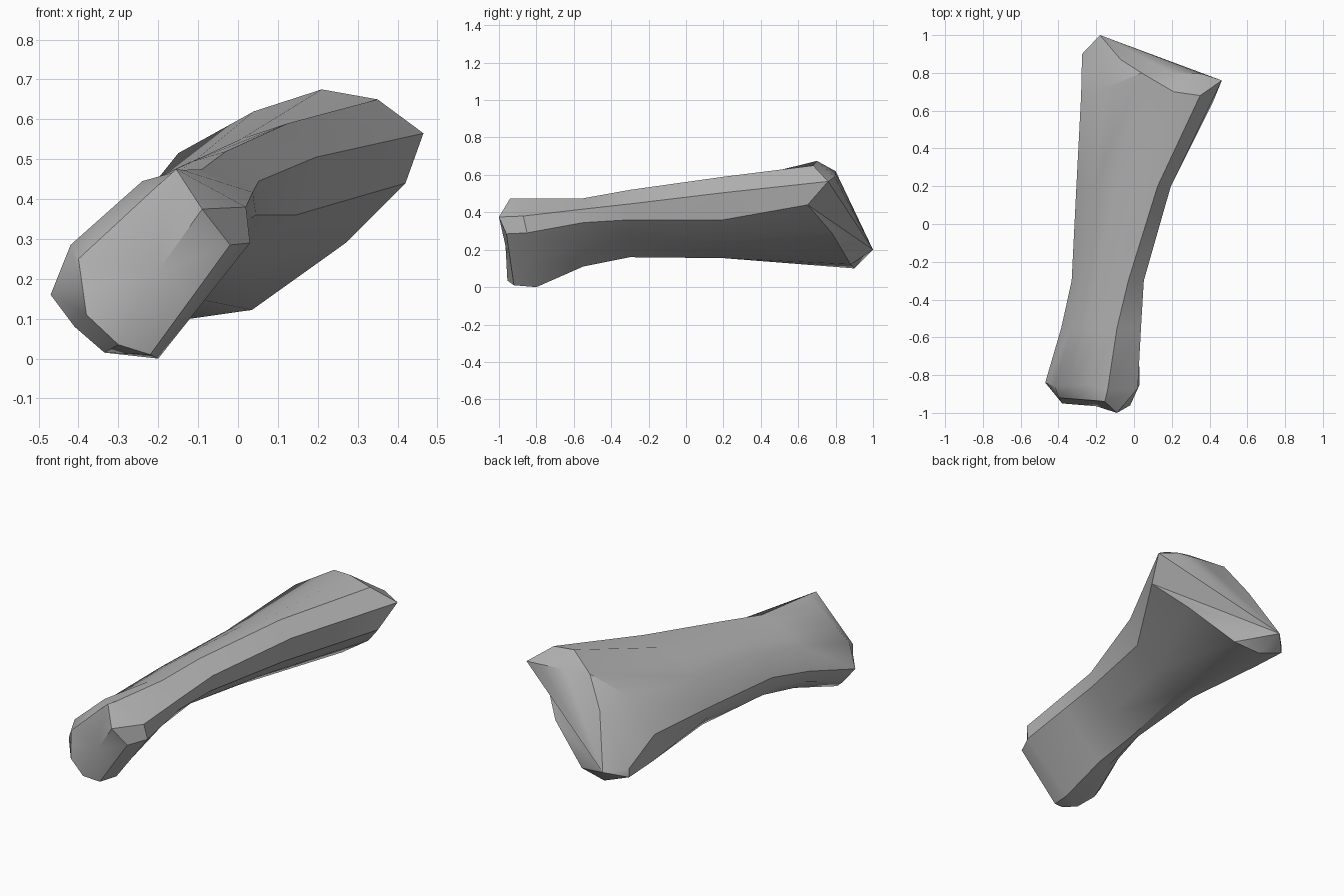
import bpy
import bmesh
import math
from mathutils import Vector

default_cube = bpy.data.objects.get("Cube")
if default_cube:
    bpy.data.objects.remove(default_cube, do_unlink=True)

# One grey surface colour
stone_grey = bpy.data.materials.new("stone_grey")
stone_grey.use_nodes = True
grey = (.45, .45, .45, 1)
stone_grey.diffuse_color = grey
stone_grey.node_tree.nodes["Principled BSDF"].inputs["Base Color"].default_value = grey


def fill_gaps(ring, bulge):
    """Replace each run of None by points on a slightly swollen chord."""
    filled = list(ring)
    for index, point in enumerate(ring):
        if point is not None:
            continue
        before, after = index, index
        while ring[before] is None:
            before -= 1
        while ring[after % len(ring)] is None:
            after += 1
        start = Vector(ring[before])
        end = Vector(ring[after % len(ring)])
        chord = end - start
        outward = Vector((-chord.z, 0, chord.x)).normalized()
        share = (index - before) / (after - before)
        filled[index] = start + chord * share + outward * bulge
    return [Vector(point) for point in filled]


def shaft_section(y, top, upper_right, lower_right, keel_right, keel_left, left, upper_left):
    """Section of the shaft at one depth, given by its main ridges as (x, z)."""
    def place(pair):
        return (pair[0], y, pair[1])
    ring = [place(top), place(upper_right), place(lower_right), None, place(keel_right),
            place(keel_left), None, place(left), place(upper_left), None, None]
    return fill_gaps(ring, .012)


# Ring order: top, upper right, lower right, right flank, keel right, keel left,
# left flank, left, upper left, crown left, crown
front_rim = fill_gaps([
    (-.155, -.94, .475), (-.09, -1, .375), (-.02, -.96, .285), None,
    (-.22, -.92, .01), (-.3, -.955, .035), (-.38, -.95, .11), None,
    (-.4, -.92, .25), None, (-.2, -.935, .435)], 0)

front_knob = fill_gaps([
    (-.14, -.88, .473), (.02, -.87, .38), (.03, -.85, .29), None,
    (-.2, -.8, 0), (-.335, -.87, .015), (-.41, -.82, .08), (-.47, -.84, .16),
    (-.42, -.86, .285), None, (-.24, -.85, .445)], 0)

neck = shaft_section(-.55, (-.09, .475), (.037, .417), (.023, .345), (-.222, .11),
                     (-.29, .115), (-.385, .235), (-.33, .36))
waist = shaft_section(-.3, (-.03, .52), (.052, .445), (.045, .36), (-.235, .16),
                      (-.27, .165), (-.33, .28), (-.27, .41))
flare = shaft_section(.2, (.125, .59), (.195, .505), (.145, .36), (-.13, .155),
                      (-.24, .18), (-.305, .305), (-.21, .44))

rear_flare = fill_gaps([
    (.35, .68, .65), (.465, .76, .565), (.42, .65, .44), (.27, .78, .29),
    (.035, .88, .122), (-.12, .9, .1), (-.275, .7, .17), (-.28, .68, .32),
    (-.15, .72, .515), (.04, .8, .62), (.21, .7, .675)], 0)

# The rear rim steps in along the crown and runs further back on the left
rear_rim = [point.copy() for point in rear_flare]
rear_rim[0] = Vector((.36, .795, .59))
rear_rim[6] = Vector((-.275, .9, .16))
rear_rim[7] = Vector((-.275, .9, .21))
rear_rim[8] = Vector((-.07, .87, .47))
rear_rim[-1] = Vector((.2, .8, .605))

# Loft the sections and close both ends
bm = bmesh.new()
sections = [front_rim, front_knob, neck, waist, flare, rear_flare, rear_rim]
rows = [[bm.verts.new(point) for point in ring] for ring in sections]
count = len(front_rim)


def close_end(row, tip):
    centre = bm.verts.new(tip)
    for i in range(count):
        bm.faces.new((row[i], row[(i + 1) % count], centre))


for near, far in zip(rows, rows[1:]):
    for i in range(count):
        j = (i + 1) % count
        bm.faces.new((near[i], near[j], far[j], far[i]))
close_end(rows[0], (-.2, -.965, .22))
close_end(rows[-1], (-.18, 1, .2))
bmesh.ops.remove_doubles(bm, verts=bm.verts[:], dist=.0005)
bmesh.ops.recalc_face_normals(bm, faces=bm.faces[:])

mesh = bpy.data.meshes.new("faceted_bone")
bm.to_mesh(mesh)
bm.free()
mesh.materials.append(stone_grey)
bone = bpy.data.objects.new("faceted_bone", mesh)
bpy.context.collection.objects.link(bone)

# Soft shading with crisp ridges
bpy.ops.object.select_all(action="DESELECT")
bone.select_set(True)
bpy.context.view_layer.objects.active = bone
bpy.ops.object.shade_smooth_by_angle(angle=math.radians(35))
